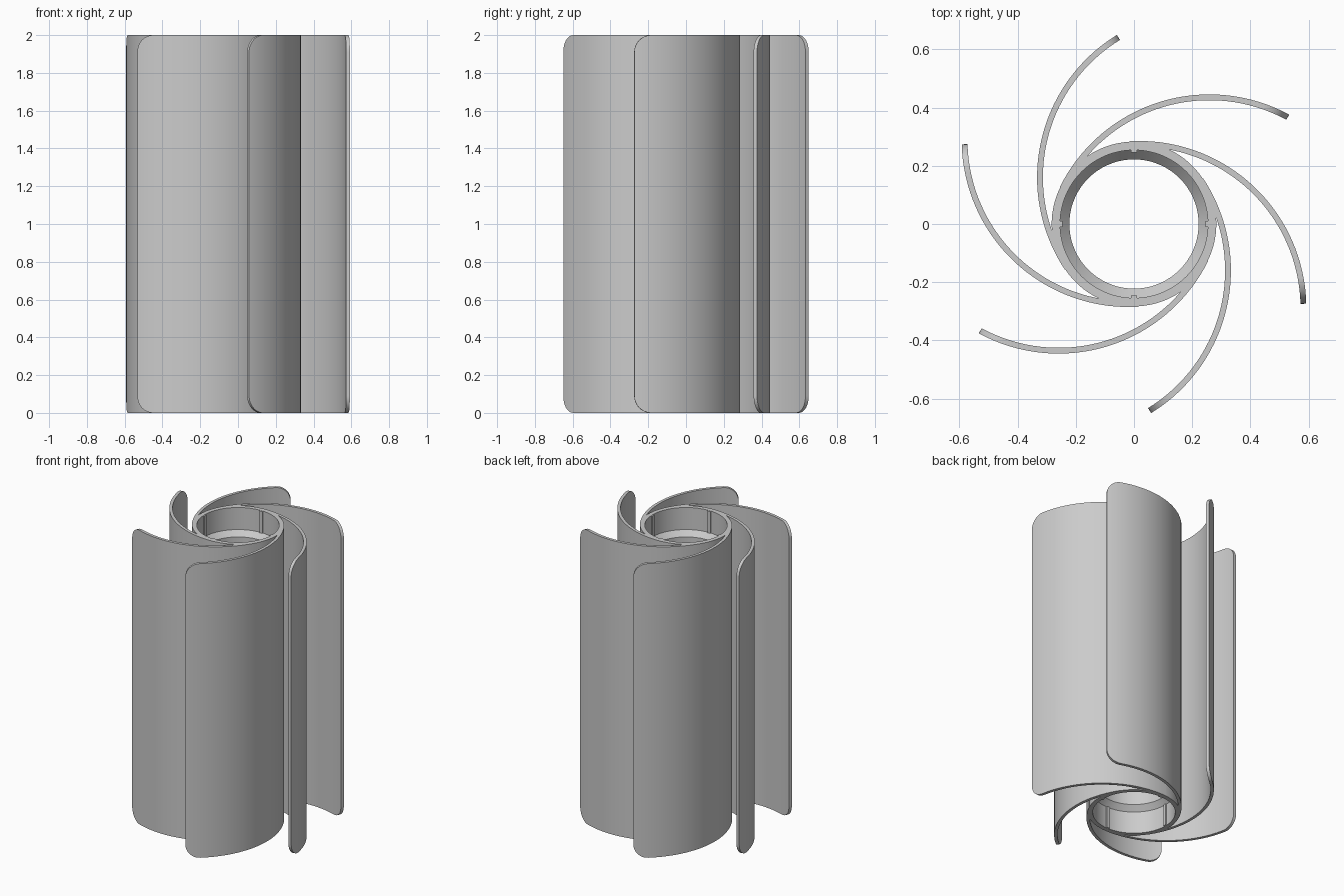
import bpy, bmesh, math
from mathutils import Matrix, Vector

HEIGHT = 2.0
BLADES = 6

cube = bpy.data.objects.get("Cube")
if cube:
    bpy.data.objects.remove(cube, do_unlink=True)

grey = bpy.data.materials.new("grey plastic")
grey.use_nodes = True
colour = (0.6, 0.6, 0.6, 1)
grey.diffuse_color = colour
grey.node_tree.nodes["Principled BSDF"].inputs["Base Color"].default_value = colour


def finish(name, bm):
    """Turn a bmesh into a smooth-shaded object with sharp edges kept."""
    bmesh.ops.recalc_face_normals(bm, faces=bm.faces)
    mesh = bpy.data.meshes.new(name)
    bm.to_mesh(mesh)
    bm.free()
    mesh.materials.append(grey)
    obj = bpy.data.objects.new(name, mesh)
    bpy.context.collection.objects.link(obj)
    bpy.ops.object.select_all(action="DESELECT")
    obj.select_set(True)
    bpy.context.view_layer.objects.active = obj
    bpy.ops.object.shade_smooth_by_angle(angle=math.radians(30))
    return obj


# Hub: lathed tube with a counterbored socket and sloped seat at each end
OUTER, SOCKET, BORE = 0.283, 0.254, 0.222
DEPTH, SEAT = 0.15, 0.035
lower = [(OUTER, 0), (SOCKET, 0), (SOCKET, DEPTH), (BORE, DEPTH + SEAT)]
profile = lower + [(r, HEIGHT - z) for r, z in reversed(lower)]
bm = bmesh.new()
verts = [bm.verts.new((r, 0, z)) for r, z in profile]
edges = [bm.edges.new((verts[i - 1], verts[i])) for i in range(len(verts))]
bmesh.ops.spin(bm, geom=verts + edges, axis=(0, 0, 1), cent=(0, 0, 0),
               steps=96, angle=math.tau, use_merge=True)
bmesh.ops.remove_doubles(bm, verts=bm.verts, dist=1e-5)
finish("hub", bm)

# Socket ribs: four short keys inside each end of the hub
bm = bmesh.new()
for end in (DEPTH / 2, HEIGHT - DEPTH / 2):
    for i in range(4):
        place = (Matrix.Rotation(i * math.tau / 4, 4, "Z")
                 @ Matrix.Translation((0.253, 0, end))
                 @ Matrix.Diagonal((0.016, 0.022, DEPTH + 0.02 - 0.022, 1)))
        bmesh.ops.create_cube(bm, size=1, matrix=place)
finish("socket_ribs", bm)

# Blades: thin arcs tangent to the hub, with rounded outer corners
CENTRE = Vector((0.241, 0.16))
RADIUS, THICK, CORNER = 0.564, 0.02, 0.09
root = math.atan2(-CENTRE.y, -CENTRE.x) % math.tau
tip = math.atan2(0.48, -0.294)
span = (root - tip) * RADIUS

# Distances from the tip: dense around the corner, even along the rest
distances = [CORNER * (1 - math.cos(i * math.pi / 20)) for i in range(11)]
distances += [CORNER + (span - CORNER) * i / 32 for i in range(1, 33)]


def add_blade(bm, turn):
    columns = []
    for d in distances:
        angle = tip + d / RADIUS
        short = max(CORNER - d, 0)
        inset = CORNER - math.sqrt(CORNER ** 2 - short ** 2)
        column = []
        for side, z in ((-1, inset), (1, inset), (1, HEIGHT - inset), (-1, HEIGHT - inset)):
            r = RADIUS + side * THICK / 2
            point = Vector((CENTRE.x + r * math.cos(angle), CENTRE.y + r * math.sin(angle), z))
            column.append(bm.verts.new(turn @ point))
        columns.append(column)
    for a, b in zip(columns, columns[1:]):
        for k in range(4):
            j = (k + 1) % 4
            bm.faces.new((a[k], a[j], b[j], b[k]))
    bm.faces.new(columns[0])
    bm.faces.new(columns[-1])


for i in range(BLADES):
    bm = bmesh.new()
    add_blade(bm, Matrix.Rotation(i * math.tau / BLADES, 3, "Z"))
    finish(f"blade_{i + 1}", bm)
